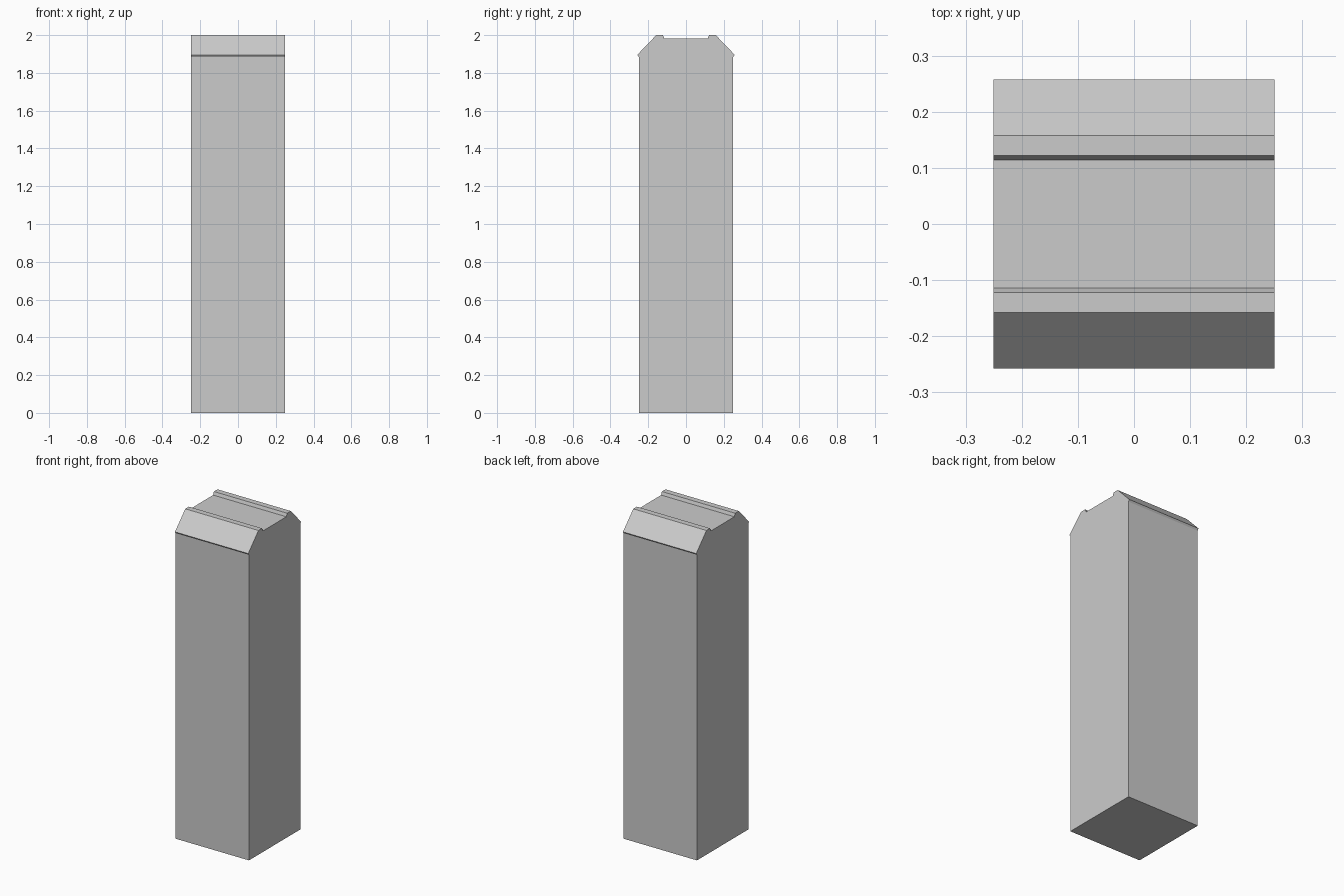
import bpy, bmesh

if "Cube" in bpy.data.objects:
    bpy.data.objects.remove(bpy.data.objects["Cube"])

# Half of the end profile (y, z), from the base up to the top channel
half = [(0.25, 0.0), (0.25, 1.885), (0.2575, 1.896), (0.1575, 2.0),
        (0.122, 2.0), (0.1145, 1.981)]
# Mirror it to close the outline
profile = half + [(-y, z) for y, z in reversed(half)]

# Pillar with an overhanging sloped cap and a shallow channel, extruded along x
bm = bmesh.new()
face = bm.faces.new([bm.verts.new((-0.25, y, z)) for y, z in profile])
ext = bmesh.ops.extrude_face_region(bm, geom=[face], use_keep_orig=True)
verts = [g for g in ext["geom"] if isinstance(g, bmesh.types.BMVert)]
bmesh.ops.translate(bm, verts=verts, vec=(0.5, 0, 0))
bmesh.ops.recalc_face_normals(bm, faces=bm.faces)

mesh = bpy.data.meshes.new("pillar")
bm.to_mesh(mesh)
bm.free()
bpy.context.collection.objects.link(bpy.data.objects.new("pillar", mesh))
